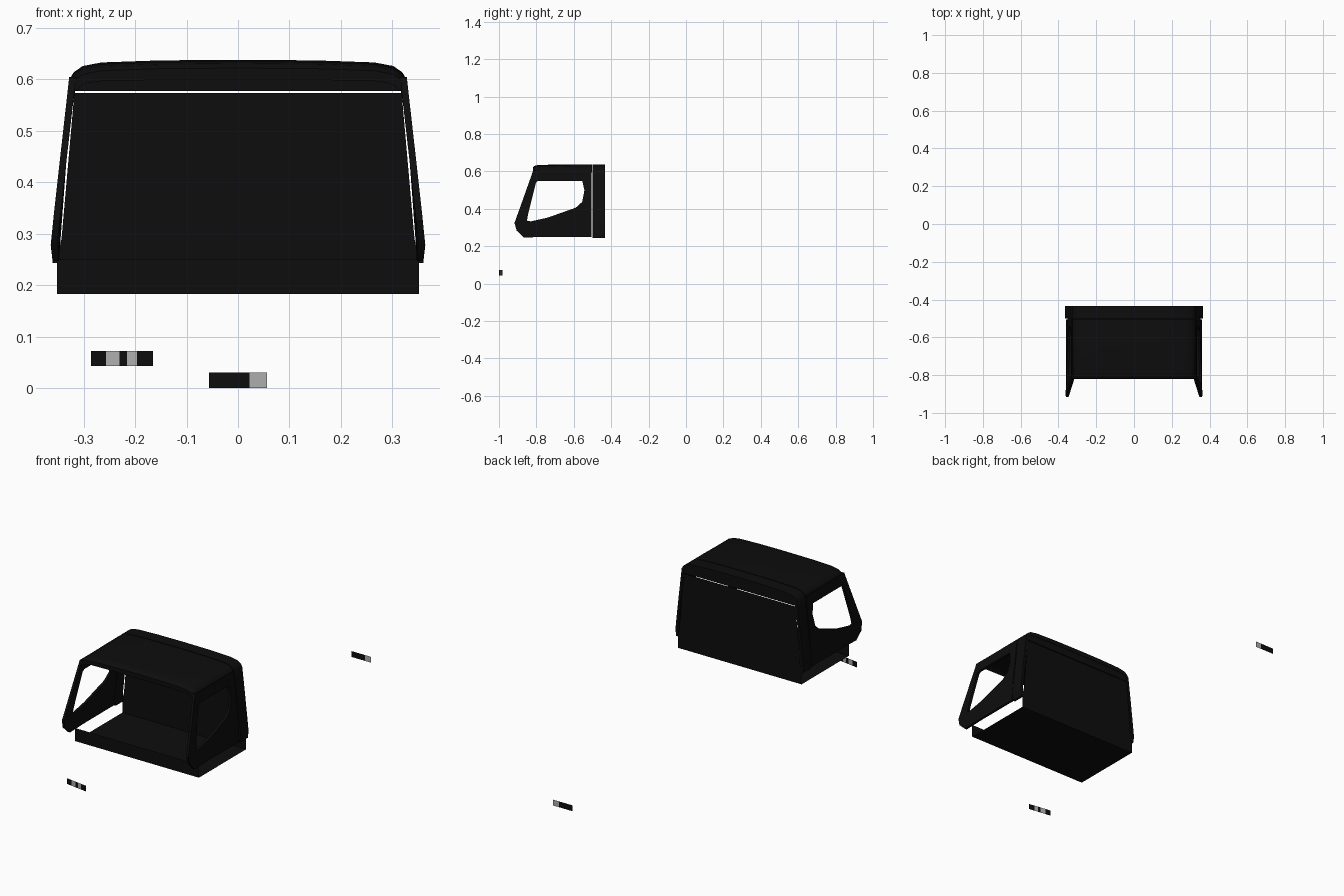
import bpy, bmesh

if "Cube" in bpy.data.objects:
    bpy.data.objects.remove(bpy.data.objects["Cube"])

# Two flat colours
def material(name, c):
    m = bpy.data.materials.new(name)
    m.diffuse_color = (c, c, c, 1)
    m.use_nodes = True
    m.node_tree.nodes["Principled BSDF"].inputs["Base Color"].default_value = m.diffuse_color
    return m

BLACK = material("black_trim", 0.004)
GREY = material("plate_grey", 0.42)

def finish(bm, name, mats, smooth=True):
    bmesh.ops.recalc_face_normals(bm, faces=bm.faces)
    me = bpy.data.meshes.new(name)
    bm.to_mesh(me)
    bm.free()
    ob = bpy.data.objects.new(name, me)
    bpy.context.collection.objects.link(ob)
    for m in mats:
        me.materials.append(m)
    if smooth:
        bpy.context.view_layer.objects.active = ob
        ob.select_set(True)
        bpy.ops.object.shade_smooth_by_angle(angle=0.6)
        ob.select_set(False)
    return ob

def loft(name, rings, cyclic=False):
    """Join closed rings of points; open lofts get strip caps."""
    bm = bmesh.new()
    vs = [[bm.verts.new(p) for p in r] for r in rings]
    n = len(vs[0])
    for a in range(len(vs) if cyclic else len(vs) - 1):
        b = (a + 1) % len(vs)
        for i in range(n):
            j = (i + 1) % n
            bm.faces.new((vs[a][i], vs[a][j], vs[b][j], vs[b][i]))
    if not cyclic:
        for r in (vs[0], vs[-1]):
            for i in range(n // 2 - 1):
                bm.faces.new((r[i], r[i + 1], r[n - 2 - i], r[n - 1 - i]))
    return finish(bm, name, [BLACK])

# Half width of the cab at each height
WIDTH = [(.243, .360), (.278, .364), (.337, .358), (.463, .344), (.55, .334), (.60, .328)]
def half_width(z):
    if z <= WIDTH[0][0]:
        return WIDTH[0][1]
    for (z0, x0), (z1, x1) in zip(WIDTH, WIDTH[1:]):
        if z <= z1:
            return x0 + (x1 - x0) * (z - z0) / (z1 - z0)
    return WIDTH[-1][1]

T = .013  # panel thickness

# Door frames with windscreen pillars: window loop paired with outline loop (y, z)
window = [(-.85, .337), (-.845, .37), (-.825, .45), (-.802, .54), (-.79, .55), (-.67, .55),
          (-.555, .55), (-.543, .50), (-.555, .437), (-.59, .406), (-.74, .353), (-.83, .333)]
outline = [(-.905, .283), (-.917, .325), (-.872, .45), (-.817, .605), (-.79, .605), (-.67, .605),
           (-.505, .605), (-.505, .5), (-.505, .4), (-.505, .25), (-.74, .25), (-.868, .247)]
for s, side in ((-1, "left"), (1, "right")):
    rings = []
    for (yi, zi), (yo, zo) in zip(window, outline):
        xi, xo = half_width(zi), half_width(zo)
        rings.append([(s * xo, yo, zo), (s * xi, yi, zi),
                      (s * (xi - T), yi, zi), (s * (xo - T), yo, zo)])
    loft(side + "_door_frame", rings, True)

# Cross-sections mirrored about the centre
def full(half):
    return [(-x, z) for x, z in half] + [(x, z) for x, z in reversed(half) if x > 0]

crown = [(.328, .60), (.319, .614), (.302, .626), (.265, .633), (.15, .637), (0, .638)]
liner = [(.314, .594), (.306, .602), (.294, .609), (.262, .613), (.15, .615), (0, .615)]

def ring(y, outer, inner, dz=0):
    return [(x, y, z + dz) for x, z in full(outer) + full(inner)[::-1]]

# Roof shell
loft("roof", [ring(y, crown, liner, dz) for y, dz in
              ((-.818, -.016), (-.808, -.007), (-.785, -.003), (-.60, 0), (-.503, 0))])

# Rear hoop: back pillars carried over the roof
legs = WIDTH[:-1]
hoop_out = [(x, z) for z, x in legs] + crown
hoop_in = [(x - T, z) for z, x in legs] + liner
loft("rear_hoop", [ring(y, hoop_out, hoop_in) for y in (-.499, -.434)])

# Thin sheets
def sheet(name, polys):
    bm = bmesh.new()
    for p in polys:
        bm.faces.new([bm.verts.new(q) for q in p])
    bmesh.ops.remove_doubles(bm, verts=bm.verts, dist=1e-5)
    return finish(bm, name, [BLACK], False)

# Panel at the back of the roof
sheet("roof_rear_rim", [[(-.318, -.436, .577), (.318, -.436, .577), (.322, -.436, .607),
                         (.30, -.436, .626), (.15, -.436, .635), (-.15, -.436, .635),
                         (-.30, -.436, .626), (-.322, -.436, .607)]])

# Floor, front lip and tapered back wall
F, B, W = -.82, -.436, .352
sheet("floor_and_back_wall", [
    [(-W, F, .25), (W, F, .25), (W, F, .183), (-W, F, .183)],
    [(-W, F, .183), (W, F, .183), (W, B, .183), (-W, B, .183)],
    [(-W, B, .183), (W, B, .183), (W, B, .25), (-W, B, .25)],
    [(-W, B, .25), (W, B, .25), (.343, B, .29), (-.343, B, .29)],
    [(-.343, B, .29), (.343, B, .29), (.318, B, .574), (-.318, B, .574)]])

# Small plates split into black and grey strips
def plate(name, cuts, y0, y1, z0, z1, grey):
    bm = bmesh.new()
    cols = []
    for x in cuts:
        y = y0 + (y1 - y0) * (x - cuts[0]) / (cuts[-1] - cuts[0])
        cols.append([bm.verts.new((x, y, z)) for z in (z0, z1)])
    for i, (a, b) in enumerate(zip(cols, cols[1:])):
        f = bm.faces.new((a[0], b[0], b[1], a[1]))
        f.material_index = int(i in grey)
    finish(bm, name, [BLACK, GREY], False)

plate("front_plate", [-.286, -.257, -.23, -.216, -.196, -.165], -.982, -1.0, .043, .072, (1, 3))
plate("rear_plate", [-.056, .022, .056], 1.0, 1.0, 0, .03, (1,))
